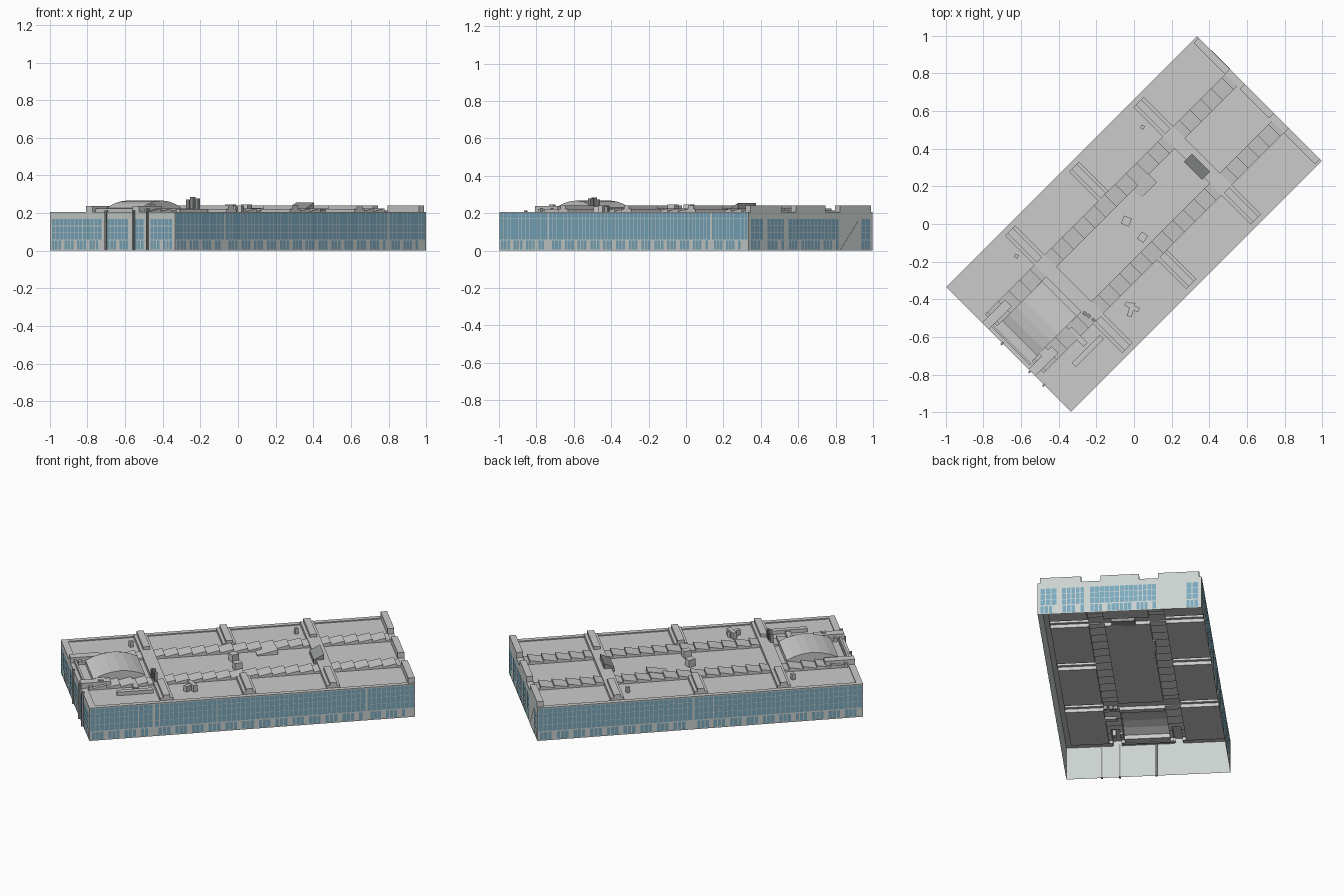
import bpy, bmesh, math

if "Cube" in bpy.data.objects:
    bpy.data.objects.remove(bpy.data.objects["Cube"])

HU, HV = 0.943, 0.469          # half length / half width before the 45 degree turn
TURN = math.radians(45)


def material(name, rgb):
    m = bpy.data.materials.new(name)
    m.diffuse_color = (*rgb, 1)
    m.use_nodes = True
    m.node_tree.nodes["Principled BSDF"].inputs["Base Color"].default_value = m.diffuse_color
    return m


WALL = material("pale_wall", (0.60, 0.65, 0.63))
ROOF = material("roof_grey", (0.70, 0.70, 0.67))
GLASS = material("blue_glass", (0.20, 0.40, 0.52))
DARK = material("dark_metal", (0.30, 0.31, 0.31))


def finish(name, bm, mats):
    me = bpy.data.meshes.new(name)
    bm.to_mesh(me)
    bm.free()
    for m in mats:
        me.materials.append(m)
    ob = bpy.data.objects.new(name, me)
    ob.rotation_euler.z = TURN
    bpy.context.collection.objects.link(ob)
    return ob


def face(bm, pts, mat=0):
    pts = [p for i, p in enumerate(pts) if math.dist(p, pts[i - 1]) > 1e-5]
    if len(pts) > 2:
        bm.faces.new([bm.verts.new(p) for p in pts]).material_index = mat


# ---- roof heights: courts, sawtooth strips, cross ridges, parapets, vault ----
VAULT = [(-0.86, 0.226), (-0.81, 0.248), (-0.755, 0.262), (-0.70, 0.267),
         (-0.65, 0.262), (-0.60, 0.248), (-0.56, 0.23)]
RIDGES = (-0.49, -0.01, 0.475)
TOOTH = 0.08


def height(uc, vc, u):
    a = abs(vc)
    if VAULT[0][0] < uc < VAULT[-1][0] and a < 0.13:
        for (u0, z0), (u1, z1) in zip(VAULT, VAULT[1:]):
            if u0 < uc < u1:
                return z0 + (z1 - z0) * (u - u0) / (u1 - u0)
    if uc > 0.905 and (a < 0.11 or 0.22 < a < 0.455):
        return 0.24
    if uc < -0.77 and 0.15 < a < 0.20:
        return 0.238
    for c in RIDGES:
        d = abs(uc - c)
        if d < 0.02 and 0.22 < a < 0.44:
            return 0.24
        if d < 0.038 and a < 0.44 and (a > 0.22 or c != -0.01):
            return 0.222
    if 0.13 < a < 0.22 and -0.90 < uc < 0.905:
        start = math.floor(uc / TOOTH) * TOOTH
        return 0.209 + 0.016 * (u - start) / TOOTH
    if a > 0.44 or abs(uc) > 0.905:
        return 0.206
    return 0.20


us = {-HU, HU, -0.905, 0.905, -0.90, -0.77} | {p[0] for p in VAULT}
us |= {round(c + d, 4) for c in RIDGES for d in (-0.038, -0.02, 0.02, 0.038)}
us |= {round(k * TOOTH, 4) for k in range(-11, 12)}
us = sorted(us)
vs = sorted(s * v for s in (-1, 1) for v in (0.11, 0.13, 0.15, 0.20, 0.22, 0.44, 0.455, HV))

# shell: open underneath, the outer skirt forms the walls
bm = bmesh.new()
nu, nv = len(us) - 1, len(vs) - 1


def cell(i, j):
    if not (0 <= i < nu and 0 <= j < nv):
        return 0, 0
    uc, vc = (us[i] + us[i + 1]) / 2, (vs[j] + vs[j + 1]) / 2
    return height(uc, vc, us[i]), height(uc, vc, us[i + 1])


for i in range(nu + 1):
    for j in range(nv + 1):
        a0, a1 = cell(i, j)
        u0, v0 = us[i], vs[j]
        if i < nu and j < nv:
            u1, v1 = us[i + 1], vs[j + 1]
            face(bm, [(u0, v0, a0), (u1, v0, a1), (u1, v1, a1), (u0, v1, a0)])
        if j < nv:
            b = cell(i - 1, j)[1]
            face(bm, [(u0, v0, a0), (u0, vs[j + 1], a0), (u0, vs[j + 1], b), (u0, v0, b)],
                 int(i in (0, nu)))
        if i < nu:
            b0, b1 = cell(i, j - 1)
            face(bm, [(u0, v0, a0), (us[i + 1], v0, a1), (us[i + 1], v0, b1), (u0, v0, b0)],
                 int(j in (0, nv)))
bmesh.ops.remove_doubles(bm, verts=bm.verts, dist=1e-5)
bmesh.ops.recalc_face_normals(bm, faces=bm.faces)
finish("building_shell", bm, [ROOF, WALL])


# ---- windows: each wall maps (s, z) to a point just outside the shell ----
O = 0.0015
SIDES = {
    "south_east": lambda s, z: (s, -HV - O, z),
    "north_west": lambda s, z: (-s, HV + O, z),
    "north_east": lambda s, z: (HU + O, s, z),
    "south_west": lambda s, z: (-HU - O, -s, z),
}


def panes(bm, at, s0, s1, rows, pitch, gap=0.004, skip=0):
    n = max(1, round((s1 - s0) / pitch))
    w = (s1 - s0) / n
    for k in range(n):
        if skip and k % skip == skip - 1:
            continue
        a, b = s0 + k * w + gap / 2, s0 + (k + 1) * w - gap / 2
        for z0, z1 in rows:
            face(bm, [at(a, z0), at(b, z0), at(b, z1), at(a, z1)])


LONG_ROWS = [(0.060, 0.098), (0.100, 0.138), (0.140, 0.170), (0.172, 0.200)]
END_ROWS = [(0.060, 0.093), (0.096, 0.130), (0.133, 0.168)]
LOW_ROW = [(0.006, 0.053)]
LONG = {"south_east": ([(-0.938, -0.575), (-0.565, 0.655), (0.665, 0.938)],
                       [(-0.93, -0.60), (-0.545, 0.64), (0.68, 0.885)]),
        "north_west": ([(-0.938, -0.045), (-0.035, 0.938)],
                       [(-0.93, -0.06), (-0.02, 0.93)])}
END = {"south_west": [(-0.455, -0.08), (-0.04, 0.12), (0.165, 0.235), (0.285, 0.45)],
       "north_east": [(-0.455, -0.36), (-0.33, -0.20), (-0.17, 0.0), (0.0, 0.21), (0.38, 0.45)]}
for side, (upper, lower) in LONG.items():
    bm = bmesh.new()
    for s0, s1 in upper:
        panes(bm, SIDES[side], s0, s1, LONG_ROWS, 0.028, 0.003)
    for s0, s1 in lower:
        panes(bm, SIDES[side], s0, s1, LOW_ROW, 0.024, 0.005, 4)
    finish(side + "_windows", bm, [GLASS])
for side, spans in END.items():
    bm = bmesh.new()
    for s0, s1 in spans:
        panes(bm, SIDES[side], s0, s1, END_ROWS, 0.028)
        panes(bm, SIDES[side], s0, s1, LOW_ROW, 0.024, 0.005, 4)
    finish(side + "_windows", bm, [GLASS])

# sloping triangular panel on the north-east end
bm = bmesh.new()
tri = [(0.22, 0.0), (0.36, 0.0), (0.36, 0.16)]
face(bm, [SIDES["north_east"](s, z) for s, z in tri])
r = bmesh.ops.extrude_face_region(bm, geom=bm.faces[:])
bmesh.ops.translate(bm, vec=(-0.006, 0, 0),
                    verts=[g for g in r["geom"] if isinstance(g, bmesh.types.BMVert)])
bmesh.ops.recalc_face_normals(bm, faces=bm.faces)
finish("end_wall_ramp_panel", bm, [WALL])


# ---- boxes given in grid (x, y), sized along the building, optional wedge ----
def box(name, x, y, lu, lv, z0, z1, mat=ROOF, spin=0, low=None):
    c, s = math.cos(spin), math.sin(spin)
    u, v = (x + y) * math.sqrt(0.5), (y - x) * math.sqrt(0.5)
    bm = bmesh.new()
    bmesh.ops.create_cube(bm, size=1)
    for p in bm.verts:
        a, b, k = p.co.x * lu, p.co.y * lv, p.co.z > 0
        top = low if low and a < 0 else z1
        p.co = (u + a * c - b * s, v + a * s + b * c, top if k else z0)
    return finish(name, bm, [mat])


# fins standing proud of the south-west end
for k, (x, y) in enumerate([(-0.70, -0.635), (-0.553, -0.785), (-0.48, -0.857)]):
    box(f"end_fin_{k}", x, y, 0.018, 0.010, 0, 0.215, DARK)
# parapet piece in front of the vault
box("vault_parapet", -0.655, -0.64, 0.012, 0.30, 0.20, 0.225)
# chimney cluster
for k, (x, y, z) in enumerate([(-0.262, -0.475, 0.272), (-0.24, -0.49, 0.285), (-0.215, -0.51, 0.277)]):
    box(f"chimney_{k}", x, y, 0.018, 0.022, 0.20, z, DARK)
# tilted skylights
box("skylight_large", 0.335, 0.305, 0.06, 0.135, 0.20, 0.255, DARK, low=0.225)
box("skylight_small", 0.055, 0.205, 0.12, 0.07, 0.20, 0.228, ROOF, low=0.205)
# plant housings
for k, (x, y, a, b, z, t) in enumerate([
        (-0.04, 0.015, 0.045, 0.045, 0.245, 0.4), (0.045, -0.07, 0.045, 0.04, 0.245, 0.2),
        (-0.015, -0.455, 0.075, 0.025, 0.235, 0.5), (-0.01, -0.44, 0.025, 0.08, 0.24, 0.3),
        (0.045, 0.515, 0.02, 0.02, 0.235, 0.3), (-0.625, -0.17, 0.02, 0.02, 0.235, 0.3),
        (-0.455, -0.715, 0.03, 0.02, 0.245, 0), (-0.48, -0.68, 0.05, 0.02, 0.235, 0)]):
    box(f"plant_housing_{k}", x, y, a, b, 0.20, z, ROOF, t)
# duct with a cross branch
box("duct_main", -0.245, -0.675, 0.21, 0.03, 0.20, 0.222)
box("duct_branch", -0.30, -0.60, 0.03, 0.12, 0.20, 0.222)
